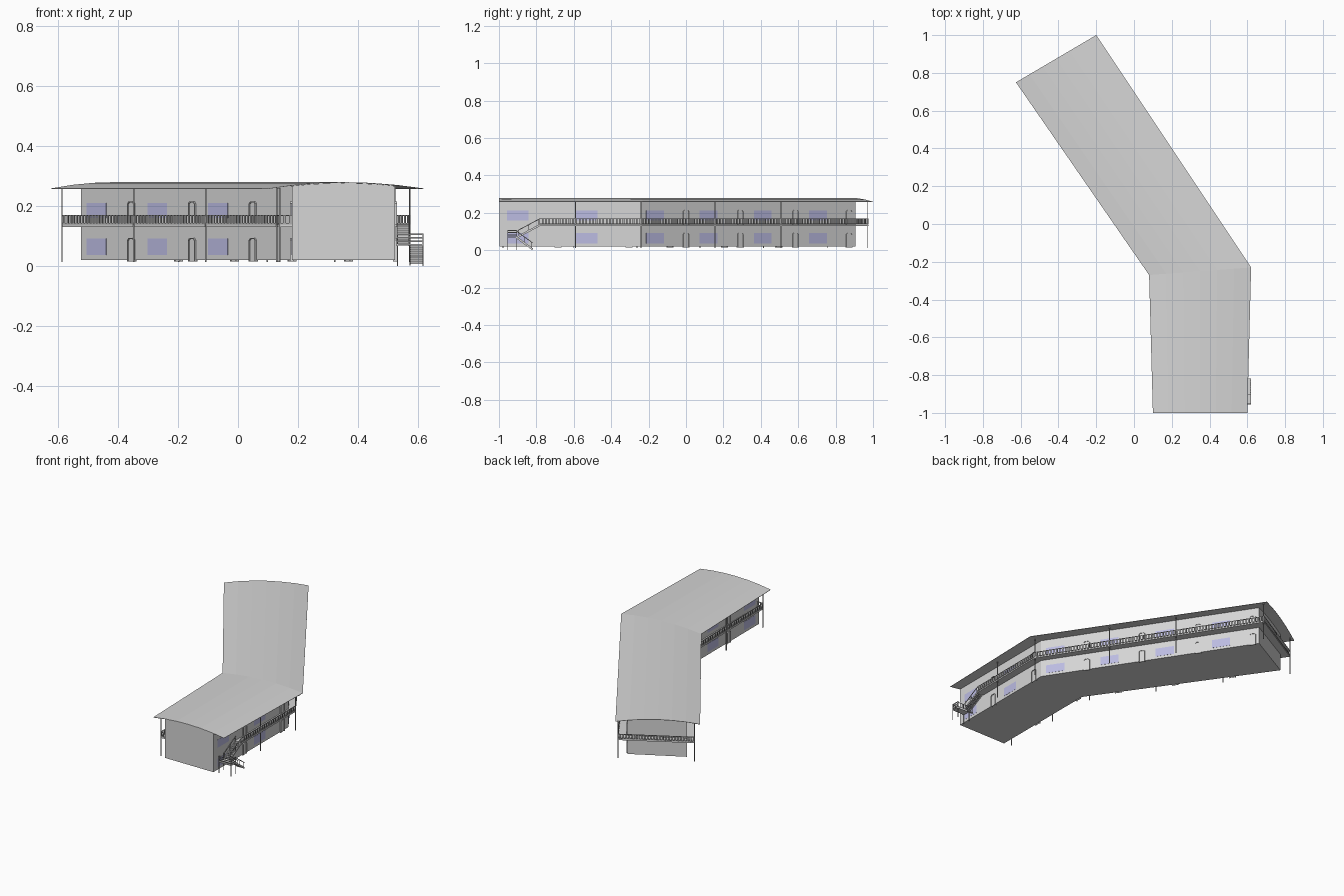
import bpy, bmesh
from mathutils import Vector, Matrix

if "Cube" in bpy.data.objects:
    bpy.data.objects.remove(bpy.data.objects["Cube"])


def material(name, r, g, b):
    m = bpy.data.materials.new(name)
    m.use_nodes = True
    m.diffuse_color = (r, g, b, 1)
    m.node_tree.nodes["Principled BSDF"].inputs["Base Color"].default_value = (r, g, b, 1)
    return m


SHELL = material("light grey", 0.67, 0.67, 0.67)
METAL = material("mid grey metal", 0.42, 0.42, 0.42)
GLASS = material("pale lavender glass", 0.5, 0.5, 0.76)


def finish(bm, name, mat):
    bmesh.ops.recalc_face_normals(bm, faces=bm.faces)
    me = bpy.data.meshes.new(name)
    bm.to_mesh(me)
    bm.free()
    me.materials.append(mat)
    ob = bpy.data.objects.new(name, me)
    bpy.context.collection.objects.link(ob)


def beam(bm, a, b, wide, high):
    """Box running from a to b."""
    a, b = Vector(a), Vector(b)
    d = (b - a).normalized()
    side = d.cross(Vector((0, 0, 1)))
    side = side.normalized() if side.length > 0.001 else Vector((1, 0, 0))
    up = side.cross(d)
    rot = Matrix((side, d, up)).transposed().to_4x4()
    size = Matrix.Diagonal((wide, (b - a).length, high, 1))
    bmesh.ops.create_cube(bm, size=1, matrix=Matrix.Translation((a + b) / 2) @ rot @ size)


def box(bm, x0, x1, y0, y1, z0, z1):
    beam(bm, ((x0 + x1) / 2, y0, (z0 + z1) / 2), ((x0 + x1) / 2, y1, (z0 + z1) / 2), x1 - x0, z1 - z0)


def loft(bm, rings):
    """Skin closed sections and cap both ends."""
    loops = [[bm.verts.new(p) for p in ring] for ring in rings]
    n = len(loops[0])
    for a, b in zip(loops, loops[1:]):
        for i in range(n):
            j = (i + 1) % n
            bm.faces.new((a[i], a[j], b[j], b[i]))
    bm.faces.new(loops[0])
    bm.faces.new(loops[-1])


# Plan of the bent building: west and east points at front, bend and far end
ROOF_W = [(0.10, -1), (0.08, -0.27), (-0.625, 0.75)]
ROOF_E = [(0.60, -1), (0.62, -0.23), (-0.20, 1)]
BODY_W = [(0.18, -0.998), (0.18, -0.27), (-0.525, 0.74)]
BODY_E = [(0.524, -0.998), (0.526, -0.24), (-0.22, 0.905)]
STEPS = 6


def arch(t):
    return 0.257 + 0.021 * (1 - (2 * t - 1) ** 2)


def section(w, e, t0, t1, top, bottom):
    """Cross-section whose upper edge follows the roof arch."""
    w, e = Vector((*w, 0)), Vector((*e, 0))
    ts = [i / STEPS for i in range(STEPS + 1)]
    ring = [w.lerp(e, t) + Vector((0, 0, arch(t0 + (t1 - t0) * t) + top)) for t in ts]
    low = [w.lerp(e, t) + Vector((0, 0, bottom(t))) for t in reversed(ts)]
    return ring + low


# Roof
bm = bmesh.new()
loft(bm, [section(w, e, 0, 1, 0.002, lambda t: arch(t)) for w, e in zip(ROOF_W, ROOF_E)])
finish(bm, "roof", SHELL)

# Walls and floor
bm = bmesh.new()
loft(bm, [section(w, e, 0.16, 0.84, -0.001, lambda t: 0.02) for w, e in zip(BODY_W, BODY_E)])
finish(bm, "building_body", SHELL)

# Walkway wrapping the west side, the far end and the east side
OUTER = [(0.14, -0.98), (0.13, -0.262), (-0.588, 0.755), (-0.2, 0.975), (0.575, -0.24), (0.572, -0.78)]
INNER = [(0.18, -0.98), BODY_W[1], BODY_W[2], BODY_E[2], BODY_E[1], (0.525, -0.78)]
bm = bmesh.new()
loft(bm, [[(*o, 0.13), (*i, 0.13), (*i, 0.138), (*o, 0.138)] for o, i in zip(OUTER, INNER)])
finish(bm, "walkway_slab", SHELL)

# Railing
bm = bmesh.new()
path = [Vector((*p, 0)) for p in [INNER[0]] + OUTER]
for a, b in zip(path, path[1:]):
    for z in (0.141, 0.168):
        beam(bm, a + Vector((0, 0, z)), b + Vector((0, 0, z)), 0.004, 0.004)
    count = max(2, round((b - a).length / 0.018))
    for i in range(count):
        p = a.lerp(b, i / count)
        q = p + (b - a).normalized() * 0.009
        beam(bm, p + Vector((0, 0, 0.154)), q + Vector((0, 0, 0.154)), 0.003, 0.026)
finish(bm, "walkway_railing", METAL)

# Posts carrying the walkway and the roof, placed along each outer edge by y
bm = bmesh.new()
for edge, ys in ((0, (-0.978, -0.6, -0.262)), (1, (0.075, 0.415, 0.755)),
                 (3, (0.972, 0.508, 0.155, -0.24)), (4, (-0.59,))):
    a, b = Vector((*OUTER[edge], 0)), Vector((*OUTER[edge + 1], 0))
    for y in ys:
        p = a.lerp(b, (y - a.y) / (b.y - a.y))
        beam(bm, p + Vector((0, 0, 0.013)), p + Vector((0, 0, 0.261)), 0.0045, 0.0045)
finish(bm, "support_posts", METAL)

# Doors, door frames and windows on both floors
doors, frames, panes = bmesh.new(), bmesh.new(), bmesh.new()


def plate(bm, wall, y, shape, depth):
    """Upright outline (along wall, height) centred on the wall line."""
    a, b = (Vector((*p, 0)) for p in wall)
    d = (b - a).normalized()
    n = Vector((d.y, -d.x, 0)) * depth
    c = a.lerp(b, (y - a.y) / (b.y - a.y))
    loft(bm, [[c + d * u + Vector((0, 0, v)) + n * s for u, v in shape] for s in (-1, 1)])


def door_outline(h, z0, z1, cut):
    return [(-h, z0), (-h, z1 - cut), (cut - h, z1), (h - cut, z1), (h, z1 - cut), (h, z0)]


def openings(wall, door_ys, window_ys):
    for y in door_ys:
        for z0, z1 in ((0.015, 0.093), (0.138, 0.215)):
            inner = door_outline(0.016, z0, z1 - 0.003, 0.006)
            plate(doors, wall, y, inner, 0.002)
            plate(frames, wall, y, door_outline(0.019, z0, z1, 0.007) + inner[::-1], 0.006)
    for y in window_ys:
        for z0, z1 in ((0.037, 0.091), (0.16, 0.211)):
            shape = [(-0.057, z0), (0.057, z0), (0.057, z1), (-0.057, z1)]
            plate(panes, wall, y, shape, 0.001)


front_ys = ((-0.685, -0.305), (-0.9, -0.53))
openings(BODY_E[:2], *front_ys)
openings(BODY_W[:2], *front_ys)
openings(BODY_E[1:], (0.0, 0.29, 0.585, 0.872), (-0.165, 0.12, 0.41, 0.705))
openings(BODY_W[1:], (-0.086, 0.205, 0.496), (0.083, 0.374, 0.665))
finish(doors, "doors", SHELL)
finish(frames, "door_frames", SHELL)
finish(panes, "windows", GLASS)

# Outside stair: two flights with a landing between them
steps, sides, rails = bmesh.new(), bmesh.new(), bmesh.new()
box(steps, 0.53, 0.62, -0.955, -0.9, 0.068, 0.073)


def flight(x0, x1, top, bottom, count):
    (ya, za), (yb, zb) = top, bottom
    for i in range(count):
        t = (i + 0.5) / count
        y, z = ya + (yb - ya) * t, za + (zb - za) * t
        box(steps, x0, x1, y - 0.006, y + 0.006, z - 0.0025, z + 0.0025)
    for x in (x0, x1):
        beam(sides, (x, ya, za), (x, yb, zb), 0.003, 0.01)
        beam(rails, (x, ya, za + 0.034), (x, yb, zb + 0.034), 0.003, 0.004)
        for t in (0.05, 0.5, 0.95):
            y, z = ya + (yb - ya) * t, za + (zb - za) * t
            beam(rails, (x, y, z), (x, y, z + 0.034), 0.003, 0.003)


flight(0.531, 0.571, (-0.78, 0.135), (-0.9, 0.071), 10)
flight(0.575, 0.618, (-0.91, 0.071), (-0.82, 0.005), 10)
for x in (0.533, 0.618):
    for y in (-0.953, -0.905):
        beam(rails, (x, y, 0), (x, y, 0.108), 0.003, 0.003)
for z in (0.082, 0.094, 0.106):
    beam(rails, (0.533, -0.953, z), (0.618, -0.953, z), 0.003, 0.005)
    beam(rails, (0.618, -0.953, z), (0.618, -0.905, z), 0.003, 0.005)
finish(steps, "stair_treads", SHELL)
finish(sides, "stair_stringers", SHELL)
finish(rails, "stair_rails", METAL)
